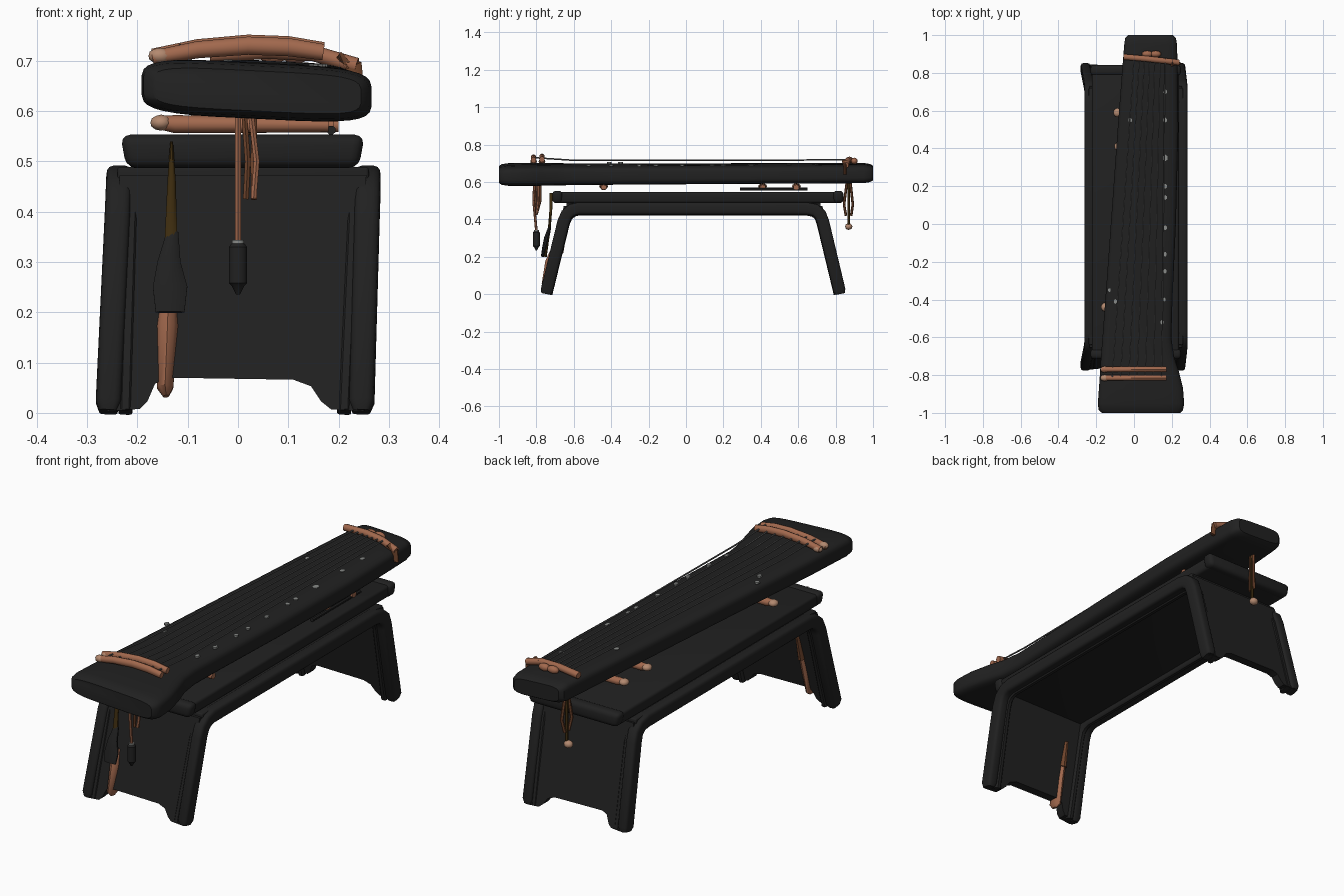
import bpy, bmesh, math
from mathutils import Vector

def mat(name, r, g, b):
    m = bpy.data.materials.new(name)
    m.diffuse_color = (r, g, b, 1)
    return m

BLACK = mat("black lacquer", 0.015, 0.015, 0.015)
COPPER = mat("copper wood", 0.36, 0.14, 0.075)
BROWN = mat("brown cord", 0.16, 0.058, 0.025)
OLIVE = mat("dark olive cord", 0.05, 0.027, 0.005)
GREY = mat("grey string", 0.11, 0.11, 0.11)
PEARL = mat("pearl inlay", 0.25, 0.26, 0.25)
TAN = mat("tan knob", 0.45, 0.25, 0.16)

def finish(name, bm, material, angle=40):
    bmesh.ops.recalc_face_normals(bm, faces=bm.faces)
    me = bpy.data.meshes.new(name)
    bm.to_mesh(me)
    bm.free()
    ob = bpy.data.objects.new(name, me)
    bpy.context.collection.objects.link(ob)
    me.materials.append(material)
    bpy.ops.object.select_all(action='DESELECT')
    bpy.context.view_layer.objects.active = ob
    ob.select_set(True)
    bpy.ops.object.shade_smooth_by_angle(angle=math.radians(angle))
    return ob

def sweep(name, path, ws, hs, material, n=10, power=2.0, tangent=None, roll=0.0):
    """Loft superellipse rings (half sizes ws, hs) along a path."""
    path = [Vector(p) for p in path]
    ws = ws if isinstance(ws, list) else [ws] * len(path)
    hs = hs if isinstance(hs, list) else [hs] * len(path)
    bm, rings = bmesh.new(), []
    for i, p in enumerate(path):
        t = tangent or (path[min(i + 1, len(path) - 1)] - path[max(i - 1, 0)]).normalized()
        s = Vector((0, 1, 0)) if abs(t.x) > 0.7 else Vector((1, 0, 0))
        s = (s - t * s.dot(t)).normalized()
        b = t.cross(s)
        ring = []
        for k in range(n):
            a = 2 * math.pi * (k + 0.5) / n
            c, d = math.cos(a), math.sin(a)
            c = math.copysign(abs(c) ** (2 / power), c)
            d = math.copysign(abs(d) ** (2 / power), d)
            v = p + s * c * ws[i] + b * d * hs[i]
            v.z += roll * (v.x - p.x)
            ring.append(bm.verts.new(v))
        rings.append(ring)
    for r0, r1 in zip(rings, rings[1:]):
        for k in range(n):
            bm.faces.new((r0[k], r0[(k + 1) % n], r1[(k + 1) % n], r1[k]))
    bm.faces.new(rings[0])
    bm.faces.new(rings[-1][::-1])
    return finish(name, bm, material)

def ball(name, loc, size, material):
    bm = bmesh.new()
    bmesh.ops.create_icosphere(bm, subdivisions=2, radius=1)
    for v in bm.verts:
        v.co = Vector([c * s for c, s in zip(v.co, size)]) + Vector(loc)
    return finish(name, bm, material)

def box(name, lo, hi, material, bevel=0.01, taper=0.0):
    bm = bmesh.new()
    bmesh.ops.create_cube(bm, size=1)
    for v in bm.verts:
        low = v.co.z < 0
        v.co = Vector([(a + b) / 2 + c * (b - a) for a, b, c in zip(lo, hi, v.co)])
        if low:
            v.co.x -= math.copysign(taper, v.co.x)
    bmesh.ops.bevel(bm, geom=bm.edges[:], offset=bevel, segments=3, affect='EDGES', profile=0.5)
    return finish(name, bm, material)

# --- Zither body: wide end at the front, neck on the right side
outline = [(-1, -0.17, 0.245, 0.04), (-0.985, -0.188, 0.26, 0.05), (-0.95, -0.192, 0.266, 0.055),
           (-0.87, -0.186, 0.26, 0.056), (-0.78, -0.18, 0.238, 0.056), (-0.7, -0.175, 0.212, 0.055),
           (-0.6, -0.167, 0.198, 0.054), (-0.4, -0.152, 0.204, 0.053), (0, -0.123, 0.222, 0.052),
           (0.5, -0.087, 0.235, 0.051), (0.8, -0.064, 0.232, 0.051), (0.95, -0.052, 0.228, 0.051),
           (0.985, -0.047, 0.222, 0.045), (1, -0.03, 0.205, 0.036)]
sweep("zither_body", [((l + r) / 2, y, 0.644 + 0.004 * y) for y, l, r, h in outline],
      [(r - l) / 2 for y, l, r, h in outline], [h for y, l, r, h in outline],
      BLACK, n=32, power=4.5, tangent=Vector((0, 1, 0)), roll=-0.05)

# --- Bridges at both ends
for i, (y, dz) in enumerate(((-0.77, 0.004), (-0.815, 0))):
    pts = [(-0.17, y, 0.706 + dz), (-0.08, y, 0.722 + dz), (0.02, y, 0.73 + dz), (0.1, y, 0.727 + dz), (0.17, y, 0.717 + dz)]
    sweep(f"front_bridge_{i}", pts, 0.015, [0.014, 0.017, 0.018, 0.018, 0.016], COPPER)
    ball(f"front_bridge_knob_{i}", (-0.155, y, 0.71), (0.024, 0.018, 0.016), TAN)
sweep("back_bridge", [(-0.055, 0.885, 0.712), (0.06, 0.875, 0.72), (0.15, 0.865, 0.715), (0.236, 0.855, 0.69)],
      0.016, 0.016, COPPER)
sweep("back_bridge_cord", [(0.2, 0.85, 0.712), (0.23, 0.85, 0.69), (0.234, 0.85, 0.64)], 0.018, 0.008, BROWN)
for i, x in enumerate((0.07, 0.115)):
    ball(f"back_peg_{i}", (x, 0.9, 0.712), (0.03, 0.018, 0.018), COPPER)

# --- Seven strings
for i in range(7):
    f = i / 6
    sweep(f"string_{i}", [(-0.115 + 0.26 * f, -0.81, 0.73), (-0.1 + 0.25 * f, -0.6, 0.716), (0.0 + 0.165 * f, 0.875, 0.718)],
          0.004, 0.004, GREY, n=6)

# --- Pearl position markers near the right edge, with a few on the left
marks = [(0.165, y) for y in (0.7, 0.55, 0.35, 0.2, 0.14, -0.02, -0.16, -0.25)]
marks += [(0.16, -0.4), (0.15, -0.52), (-0.1, -0.41), (-0.13, -0.35), (-0.02, 0.55)]
for i, (x, y) in enumerate(marks):
    r = 0.018 if i == 2 else 0.013
    z = 0.699 - 0.05 * (x - 0.05)
    sweep(f"marker_{i}", [(x, y, z - 0.009), (x, y, z)], r * 0.8, r, PEARL, n=6)

# --- Rests under the zither
for i, (y, x0, x1) in enumerate(((-0.44, -0.165, 0.18), (0.59, -0.1, 0.2), (0.41, -0.095, 0.19))):
    sweep(f"rest_{i}", [(x0, y, 0.578), (x0 + 0.04, y, 0.574), (x1, y, 0.572)],
          [0.012, 0.02, 0.016], [0.012, 0.018, 0.014], COPPER)
    ball(f"rest_knob_{i}", (x0 + 0.012, y, 0.577), (0.022, 0.024, 0.016), TAN)
sweep("rest_rod", [(0.185, 0.29, 0.562), (0.185, 0.65, 0.562)], 0.01, 0.009, BLACK, n=8)

# --- Table top with raised end lips
box("table_top", (-0.225, -0.69, 0.487), (0.24, 0.82, 0.547), BLACK, 0.014, 0.006)
for name, y0, y1 in (("front_lip", -0.715, -0.66), ("back_lip", 0.785, 0.842)):
    box(name, (-0.234, y0, 0.487), (0.252, y1, 0.553), BLACK, 0.02, 0.012)
box("under_board", (-0.24, -0.64, 0.445), (0.26, 0.72, 0.489), BLACK, 0.006)

# --- Side frames: a bent beam running foot to foot, with a thinner inner moulding
def bent(xt, xb, drop):
    yz = [(-0.748, 0.0), (-0.744, 0.02), (-0.655, 0.385), (-0.638, 0.425), (-0.61, 0.448), (-0.575, 0.457),
          (0.645, 0.457), (0.69, 0.448), (0.718, 0.425), (0.733, 0.385), (0.82, 0.02), (0.824, 0.0)]
    return [(xb + (xt - xb) * z / 0.457, y * (1 - drop * 0.4), z - drop * z + 0.002) for y, z in yz]

for side, xt, xb, inward in (("left", -0.236, -0.258, 1), ("right", 0.258, 0.245, -1)):
    taper = [0.018] + [0.026] * 10 + [0.018]
    sweep(side + "_frame", bent(xt, xb, 0), taper, [0.026] + [0.033] * 10 + [0.026], BLACK, n=16, power=4)
    sweep(side + "_moulding", bent(xt + 0.026 * inward, xb + 0.034 * inward, 0.02),
          0.014, 0.029, BLACK, n=12, power=4)

# --- End panels: leaning boards with an arched lower edge and flared feet
shape = [(-0.26, 0.0), (-0.195, 0.005), (-0.18, 0.02), (-0.165, 0.055), (-0.14, 0.067), (0.11, 0.063), (0.145, 0.05),
         (0.165, 0.02), (0.185, 0.004), (0.25, 0.0), (0.255, 0.47), (-0.235, 0.47)]
def panel(name, y_bottom, y_top, thick):
    bm = bmesh.new()
    rows = [[bm.verts.new((x, y_bottom + (y_top - y_bottom) * z / 0.47 + o, z + 0.003)) for x, z in shape]
            for o in (-thick / 2, thick / 2)]
    n = len(shape)
    for k in range(n):
        bm.faces.new((rows[0][k], rows[0][(k + 1) % n], rows[1][(k + 1) % n], rows[1][k]))
    bm.faces.new(rows[0])
    bm.faces.new(rows[1])
    finish(name, bm, BLACK, 30)
panel("front_panel", -0.748, -0.632, 0.042)
panel("back_panel", 0.824, 0.708, 0.042)

# --- Hanging tassels
for i, (x, dx) in enumerate(((0.0, 0.0), (0.012, 0.012), (0.025, 0.02), (0.033, -0.004))):
    sweep(f"front_tassel_cord_{i}", [(x, -0.81 + 0.01 * i, 0.6), (x + dx * 0.6, -0.815 + 0.012 * i, 0.5),
          (x + dx * 0.3, -0.8, 0.34 if i == 0 else 0.425)], 0.0065, 0.007, BROWN if i % 2 else COPPER, n=6)
sweep("front_tassel_bead", [(0, -0.8, z) for z in (0.235, 0.252, 0.258, 0.33, 0.34)],
      [0.004, 0.013, 0.019, 0.019, 0.01], [0.004, 0.013, 0.019, 0.019, 0.01], BLACK, n=10)
sweep("front_tassel_cap", [(0, -0.8, 0.334), (0, -0.8, 0.344)], 0.013, 0.013, PEARL)
for i, dy in enumerate((-0.025, 0.0, 0.022)):
    sweep(f"back_tassel_cord_{i}", [(0.02, 0.87 + dy * 0.4, 0.6), (0.01 + 0.01 * i, 0.87 + dy, 0.48),
          (0.02, 0.87 + dy * 0.6, 0.37 if i == 1 else 0.42)], 0.008, 0.007, OLIVE if i == 1 else BROWN, n=6)
ball("back_tassel_ball", (0.01, 0.87, 0.362), (0.022, 0.02, 0.018), TAN)

# --- Long sash passing through the front panel: dark outside, copper tail inside
sweep("sash_upper", [(-0.132, -0.722, 0.54), (-0.132, -0.722, 0.46), (-0.133, -0.73, 0.36), (-0.135, -0.752, 0.2)],
      [0.003, 0.009, 0.013, 0.02], 0.008, OLIVE, n=8)
sweep("sash_knot", [(-0.13, -0.728, 0.36), (-0.137, -0.745, 0.3), (-0.135, -0.757, 0.25), (-0.135, -0.768, 0.2)],
      [0.012, 0.024, 0.036, 0.03], [0.008, 0.014, 0.012, 0.008], BLACK, n=10)
sweep("sash_tail", [(-0.138, -0.69, 0.24), (-0.14, -0.715, 0.17), (-0.145, -0.737, 0.05), (-0.143, -0.74, 0.033)],
      [0.018, 0.022, 0.017, 0.006], [0.03, 0.038, 0.035, 0.015], COPPER, n=10)
sweep("sash_inner", [(-0.135, -0.65, 0.34), (-0.138, -0.675, 0.22)], [0.01, 0.017], [0.016, 0.02], BROWN, n=8)
